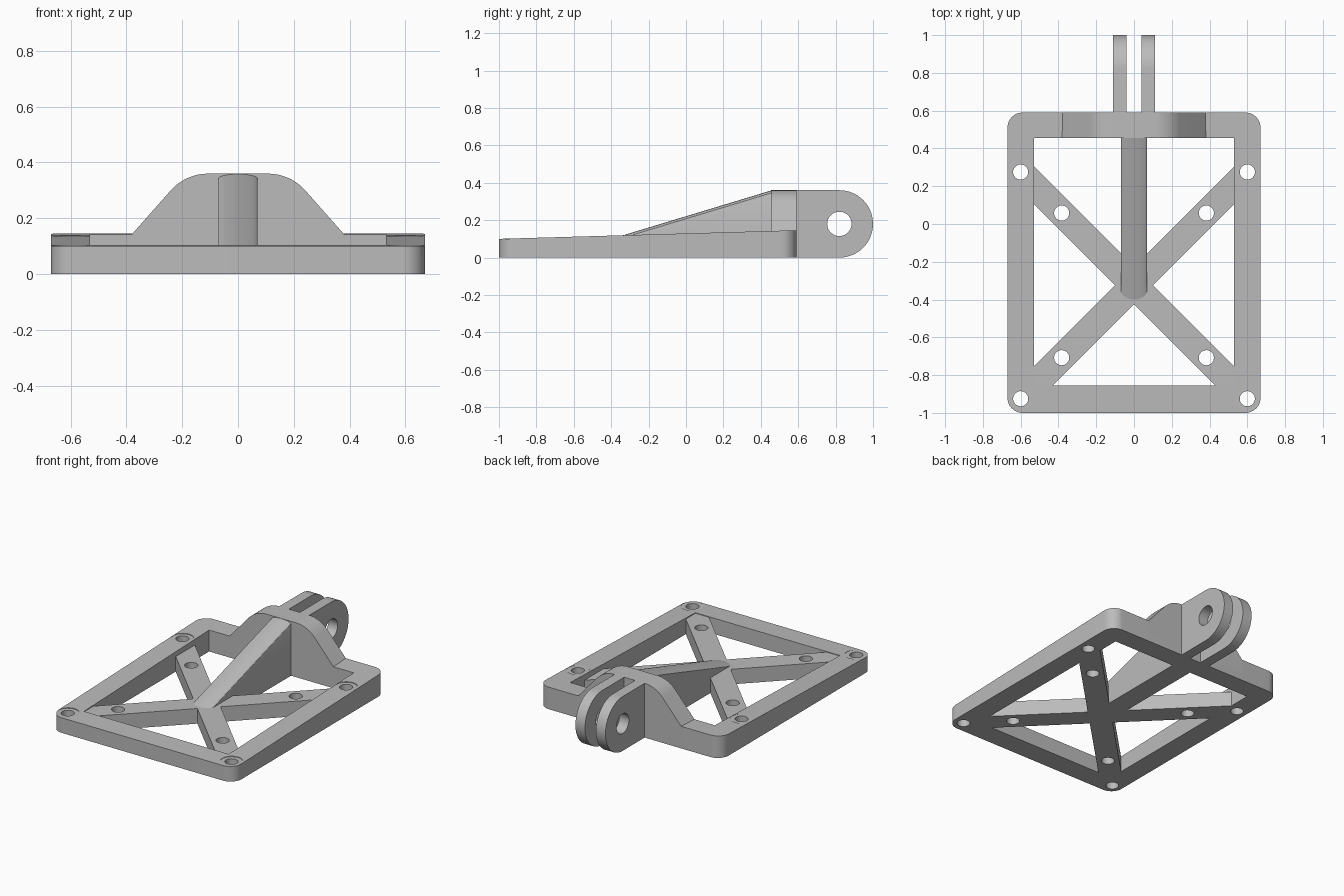
import bpy, bmesh
from math import sin, cos, pi, radians, sqrt
from mathutils import Vector

cube = bpy.data.objects.get("Cube")
if cube:
    bpy.data.objects.remove(cube, do_unlink=True)

grey = bpy.data.materials.new("plain_grey")
grey.use_nodes = True
grey.diffuse_color = (0.5, 0.5, 0.5, 1)
grey.node_tree.nodes["Principled BSDF"].inputs["Base Color"].default_value = (0.5, 0.5, 0.5, 1)

FRONT, BACK, HALF = -1.0, 0.59, 0.67
INNER_X, INNER_FRONT, INNER_BACK = 0.53, -0.855, 0.455
TOP = 0.36
BAR_TOP = 0.1
CROSS_Y = -0.325


def slope(y):
    """Height of the frame's gently rising top."""
    return 0.1 + 0.046 * (y - FRONT) / (BACK - FRONT)


def arc(cx, cy, r, a0, a1, n=12):
    return [(cx + r * cos(radians(a0 + (a1 - a0) * i / n)),
             cy + r * sin(radians(a0 + (a1 - a0) * i / n))) for i in range(n + 1)]


def circle(cx, cy, r, n=48):
    return arc(cx, cy, r, 0, 360, n)[:-1]


def prism(name, outline, lo, hi, axis="z"):
    """Extrude a 2D outline along an axis."""
    place = {"z": lambda a, b, t: (a, b, t),
             "y": lambda a, b, t: (a, t, b),
             "x": lambda a, b, t: (t, a, b)}[axis]
    bm = bmesh.new()
    face = bm.faces.new([bm.verts.new(place(a, b, lo)) for a, b in outline])
    new = bmesh.ops.extrude_face_region(bm, geom=[face])["geom"]
    shift = Vector(place(0, 0, hi - lo))
    bmesh.ops.translate(bm, vec=shift, verts=[v for v in new if isinstance(v, bmesh.types.BMVert)])
    bmesh.ops.recalc_face_normals(bm, faces=bm.faces)
    mesh = bpy.data.meshes.new(name)
    bm.to_mesh(mesh)
    bm.free()
    mesh.materials.append(grey)
    ob = bpy.data.objects.new(name, mesh)
    bpy.context.collection.objects.link(ob)
    return ob


def cut(ob, cutter):
    """Subtract the cutter, then discard it."""
    mod = ob.modifiers.new("cut", "BOOLEAN")
    mod.operation = "DIFFERENCE"
    mod.solver = "EXACT"
    mod.object = cutter
    bpy.context.view_layer.objects.active = ob
    bpy.ops.object.modifier_apply(modifier=mod.name)
    bpy.data.objects.remove(cutter, do_unlink=True)


def finish(ob):
    ob.data.shade_smooth()
    ob.data.set_sharp_from_angle(angle=radians(25))


# Frame: rounded rectangle with a rising top and a large opening
r = 0.08
outline = (arc(HALF - r, BACK - r, r, 0, 90) + arc(r - HALF, BACK - r, r, 90, 180)
           + arc(r - HALF, FRONT + r, r, 180, 270) + arc(HALF - r, FRONT + r, r, 270, 360))
frame = prism("frame", outline, 0, 0.1)
for v in frame.data.vertices:
    if v.co.z > 0.05:
        v.co.z = slope(v.co.y)
cut(frame, prism("opening", [(-INNER_X, INNER_FRONT), (INNER_X, INNER_FRONT),
                             (INNER_X, INNER_BACK), (-INNER_X, INNER_BACK)], -1, 1))

# Screw holes with shallow level seats
for x in (-0.6, 0.6):
    for y in (-0.925, 0.275):
        cut(frame, prism("seat", circle(x, y, 0.069), slope(y - 0.07), 1))
        cut(frame, prism("hole", circle(x, y, 0.04), -1, 1))
finish(frame)

# Diagonal cross brace, one outline for both bars
w, e = 0.1, INNER_X + 0.005
quarter = [(w, 0), (e, e - w), (e, e + w), (0, w)]
outline = (quarter + [(-x, y) for x, y in reversed(quarter[:3])]
           + [(-x, -y) for x, y in quarter[1:]]
           + [(x, -y) for x, y in reversed(quarter[1:3])])
brace = prism("cross_brace", [(x, y + CROSS_Y) for x, y in outline], 0, BAR_TOP)
for x in (-1, 1):
    for y in (-1, 1):
        cut(brace, prism("hole", circle(0.383 * x, CROSS_Y + 0.383 * y, 0.04), -1, 1))
finish(brace)

# Raised hump on the back rail
R = 0.18
right = [(0.38, 0.05), (0.38, 0.143)] + arc(0.107, TOP - R, R, 42, 90)
hump = prism("back_hump", right + [(-x, z) for x, z in reversed(right)], INNER_BACK, BACK, "y")
finish(hump)

# Sloping centre rib with a softly crowned top
half, n = 0.07, 20
crown = []
for i in range(n + 1):
    c = cos(pi * i / n)
    crown.append((half * c, TOP - 0.016 * (1 - sqrt(max(0, 1 - c * c)))))
rib = prism("centre_rib", [(-half, 0), (half, 0)] + crown, -0.4, INNER_BACK + 0.005, "y")
for v in rib.data.vertices:
    if v.co.y < 0 and v.co.z > 0.1:
        v.co.z -= TOP - BAR_TOP
finish(rib)

# Pair of hinge lugs with a pin hole
lr = TOP / 2
lug_outline = [(BACK - 0.01, 0)] + arc(1 - lr, lr, lr, -90, 90, 32) + [(BACK - 0.01, TOP)]
for name, x in (("left_hinge_lug", 0.04), ("right_hinge_lug", -0.11)):
    lug = prism(name, lug_outline, x, x + 0.07, "x")
    cut(lug, prism("pin_hole", circle(1 - lr, lr, 0.065), -1, 1, "x"))
    finish(lug)
